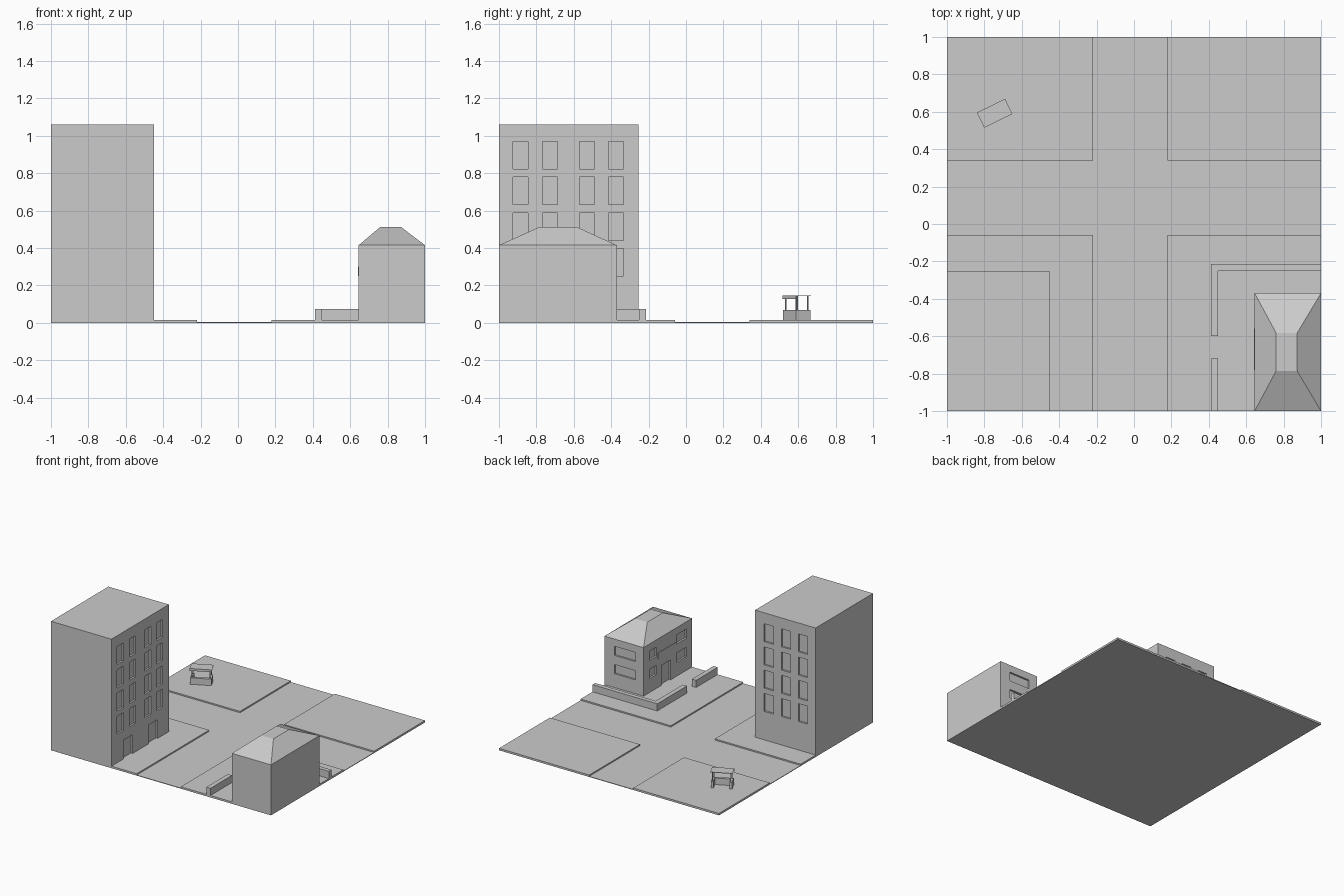
import bpy, bmesh
from math import radians
from mathutils import Matrix, Vector

cube = bpy.data.objects.get("Cube")
if cube:
    bpy.data.objects.remove(cube, do_unlink=True)

GREY = (0.6, 0.6, 0.6, 1)
mat = bpy.data.materials.new("plain grey")
mat.use_nodes = True
mat.diffuse_color = GREY
mat.node_tree.nodes["Principled BSDF"].inputs["Base Color"].default_value = GREY


def add_box(bm, xs, ys, zs):
    lo, hi = Vector((xs[0], ys[0], zs[0])), Vector((xs[1], ys[1], zs[1]))
    m = Matrix.Translation((lo + hi) / 2) @ Matrix.Diagonal((*(hi - lo), 1))
    return bmesh.ops.create_cube(bm, size=1, matrix=m)["verts"]


def finish(name, bm):
    mesh = bpy.data.meshes.new(name)
    bm.to_mesh(mesh)
    bm.free()
    mesh.materials.append(mat)
    ob = bpy.data.objects.new(name, mesh)
    bpy.context.collection.objects.link(ob)
    return ob


def boxes(name, *parts):
    bm = bmesh.new()
    for p in parts:
        add_box(bm, *p)
    return finish(name, bm)


def recess(ob, openings):
    """Cut shallow openings into a wall block."""
    cutter = boxes("opening_cutter", *openings)
    cutter.hide_render = True
    mod = ob.modifiers.new("openings", 'BOOLEAN')
    mod.operation = 'DIFFERENCE'
    mod.solver = 'EXACT'
    mod.object = cutter
    bpy.context.view_layer.objects.active = ob
    bpy.ops.object.modifier_apply(modifier=mod.name)
    bpy.data.objects.remove(cutter, do_unlink=True)


KERB = 0.016
DEPTH = 0.015

# Road slab and four pavement blocks
boxes("road", ((-1, 1), (-1, 1), (0, 0.005)))
for side, xs in (("right", (-1, -0.22)), ("left", (0.18, 1))):
    for end, ys in (("front", (-1, -0.06)), ("back", (0.34, 1))):
        boxes(f"pavement_{end}_{side}", (xs, ys, (0.005, KERB)))

# Tall block with rows of windows on two sides and two doors
tower = boxes("tower", ((-1, -0.45), (-1, -0.255), (KERB, 1.06)))
holes = []
side_x = (-0.45 - DEPTH, -0.4)
back_y = (-0.255 - DEPTH, -0.2)
for row in range(4):
    zs = (0.25 + row * 0.191, 0.397 + row * 0.191)
    for y in (-0.885, -0.728, -0.53, -0.375):
        holes.append((side_x, (y - 0.04, y + 0.04), zs))
    for x in (-0.885, -0.73, -0.573):
        holes.append(((x - 0.042, x + 0.042), back_y, zs))
for y in (-0.785, -0.46):
    holes.append((side_x, (y - 0.06, y + 0.06), (0, 0.17)))
recess(tower, holes)

# Small house with door and windows
house = boxes("house", ((0.645, 1), (-1, -0.37), (KERB, 0.415)))
wall_x = (0.6, 0.645 + DEPTH)
holes = [(wall_x, (-0.72, -0.6), (0, 0.18))]
for zs in ((0.13, 0.205), (0.28, 0.355)):
    holes.append(((0.72, 0.91), (-0.37 - DEPTH, -0.3), zs))
    holes.append((wall_x, (-0.93, -0.8), zs))
    holes.append((wall_x, (-0.54, -0.45), zs))
recess(house, holes)
boxes("blank_sign", ((0.641, 0.645), (-0.78, -0.56), (0.25, 0.3)))

# Hipped roof with flat top
bm = bmesh.new()
for v in add_box(bm, (0.645, 1), (-1, -0.37), (0.415, 0.512)):
    if v.co.z > 0.5:
        v.co.x = 0.76 if v.co.x < 0.8 else 0.872
        v.co.y = -0.785 if v.co.y < -0.7 else -0.583
finish("house_roof", bm)

# Low garden wall with a gateway
wall_z = (KERB, 0.075)
boxes("garden_wall_back", ((0.412, 1), (-0.25, -0.215), wall_z))
boxes("garden_wall_side", ((0.412, 0.45), (-0.6, -0.25), wall_z))
boxes("garden_wall_front", ((0.412, 0.45), (-1, -0.72), wall_z))

# Market stall: counter open at the back, posts, canopy with valance
place = Matrix.Translation((-0.745, 0.592, KERB)) @ Matrix.Rotation(radians(26), 4, 'Z')
stall = [boxes("stall_counter",
               ((-0.08, 0.08), (-0.042, -0.02), (0, 0.053)),
               ((-0.08, -0.06), (-0.02, 0.042), (0, 0.053)),
               ((0.06, 0.08), (-0.02, 0.042), (0, 0.053)))]
posts = []
for x in (-0.068, 0.068):
    for y in (-0.031, 0.031):
        posts.append(((x - 0.003, x + 0.003), (y - 0.003, y + 0.003), (0.053, 0.127)))
stall.append(boxes("stall_posts", *posts))
stall.append(boxes("stall_canopy", ((-0.084, 0.084), (-0.045, 0.045), (0.127, 0.131))))
stall.append(boxes("stall_valance", ((-0.084, 0.084), (-0.045, -0.041), (0.112, 0.127))))
for ob in stall:
    ob.matrix_world = place
